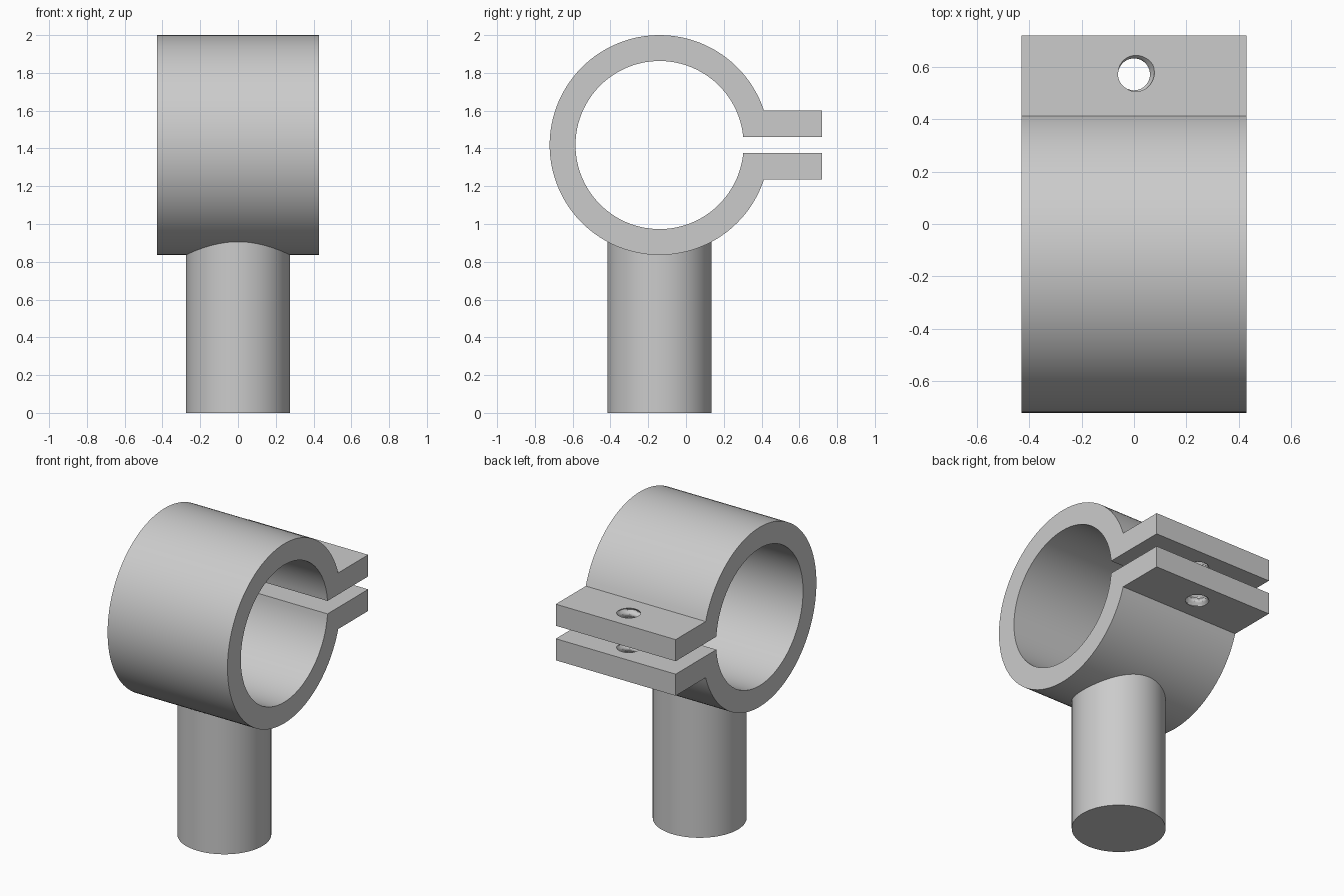
import bpy, bmesh
from math import sin, cos, pi, asin, sqrt, radians

cube = bpy.data.objects.get("Cube")
if cube:
    bpy.data.objects.remove(cube, do_unlink=True)

# Main dimensions
RING_Y, RING_Z = -0.14, 1.418
OUTER, INNER = 0.582, 0.445
HALF_WIDTH = 0.43
EAR_END = 0.72
SLOT, EAR = 0.042, 0.182      # half heights of the slot and of the ear pair
POST_RADIUS = 0.276
HOLE_Y = 0.572

grey = bpy.data.materials.new("plain grey")
grey.use_nodes = True
grey.diffuse_color = (0.6, 0.6, 0.6, 1)
grey.node_tree.nodes["Principled BSDF"].inputs["Base Color"].default_value = (0.6, 0.6, 0.6, 1)


def make_object(name, bm):
    bmesh.ops.recalc_face_normals(bm, faces=bm.faces)
    mesh = bpy.data.meshes.new(name)
    bm.to_mesh(mesh)
    bm.free()
    mesh.materials.append(grey)
    obj = bpy.data.objects.new(name, mesh)
    bpy.context.collection.objects.link(obj)
    return obj


def activate(obj):
    bpy.ops.object.select_all(action='DESELECT')
    obj.select_set(True)
    bpy.context.view_layer.objects.active = obj


def smooth(obj):
    activate(obj)
    bpy.ops.object.shade_smooth_by_angle(angle=radians(30))


def arc(radius, start, end, steps):
    return [(RING_Y + radius * cos(start + (end - start) * i / steps),
             RING_Z + radius * sin(start + (end - start) * i / steps))
            for i in range(steps + 1)]


# Split ring with two clamping ears, one extruded profile
a_out, a_in = asin(EAR / OUTER), asin(SLOT / INNER)
profile = [(EAR_END, RING_Z + SLOT), (EAR_END, RING_Z + EAR)]
profile += arc(OUTER, a_out, 2 * pi - a_out, 96)
profile += [(EAR_END, RING_Z - EAR), (EAR_END, RING_Z - SLOT)]
profile += arc(INNER, 2 * pi - a_in, a_in, 96)
bm = bmesh.new()
face = bm.faces.new([bm.verts.new((-HALF_WIDTH, y, z)) for y, z in profile])
ext = bmesh.ops.extrude_face_region(bm, geom=[face])
bmesh.ops.translate(bm, vec=(2 * HALF_WIDTH, 0, 0),
                    verts=[v for v in ext["geom"] if isinstance(v, bmesh.types.BMVert)])
clamp = make_object("clamp_ring", bm)

# Threaded bolt hole through both ears
SIDES, ROWS, PITCH = 40, 66, 0.056
bm = bmesh.new()
rows = []
for j in range(ROWS + 1):
    z = RING_Z - 0.231 + PITCH * j / 8
    ring = []
    for i in range(SIDES):
        phase = (z / PITCH - i / SIDES) % 1
        r = 0.061 + 0.02 * max(0, 1 - abs(phase - 0.5) / 0.4)
        a = 2 * pi * i / SIDES
        ring.append(bm.verts.new((r * cos(a), HOLE_Y + r * sin(a), z)))
    rows.append(ring)
for low, high in zip(rows, rows[1:]):
    for i in range(SIDES):
        k = (i + 1) % SIDES
        bm.faces.new((low[i], low[k], high[k], high[i]))
bm.faces.new(rows[0])
bm.faces.new(rows[-1])
bmesh.ops.triangulate(bm, faces=bm.faces)
cutter = make_object("bolt_hole_cutter", bm)
cutter.hide_render = True

cut = clamp.modifiers.new("bolt hole", 'BOOLEAN')
cut.operation, cut.solver, cut.object = 'DIFFERENCE', 'EXACT', cutter
activate(clamp)
bpy.ops.object.modifier_apply(modifier=cut.name)
bpy.data.objects.remove(cutter, do_unlink=True)
smooth(clamp)

# Post, ending inside the ring wall
top = RING_Z - sqrt(OUTER ** 2 - POST_RADIUS ** 2) + 0.03
bm = bmesh.new()
bmesh.ops.create_cone(bm, cap_ends=True, segments=64, radius1=POST_RADIUS,
                      radius2=POST_RADIUS, depth=top)
bmesh.ops.translate(bm, vec=(0, RING_Y, top / 2), verts=bm.verts)
smooth(make_object("post", bm))
